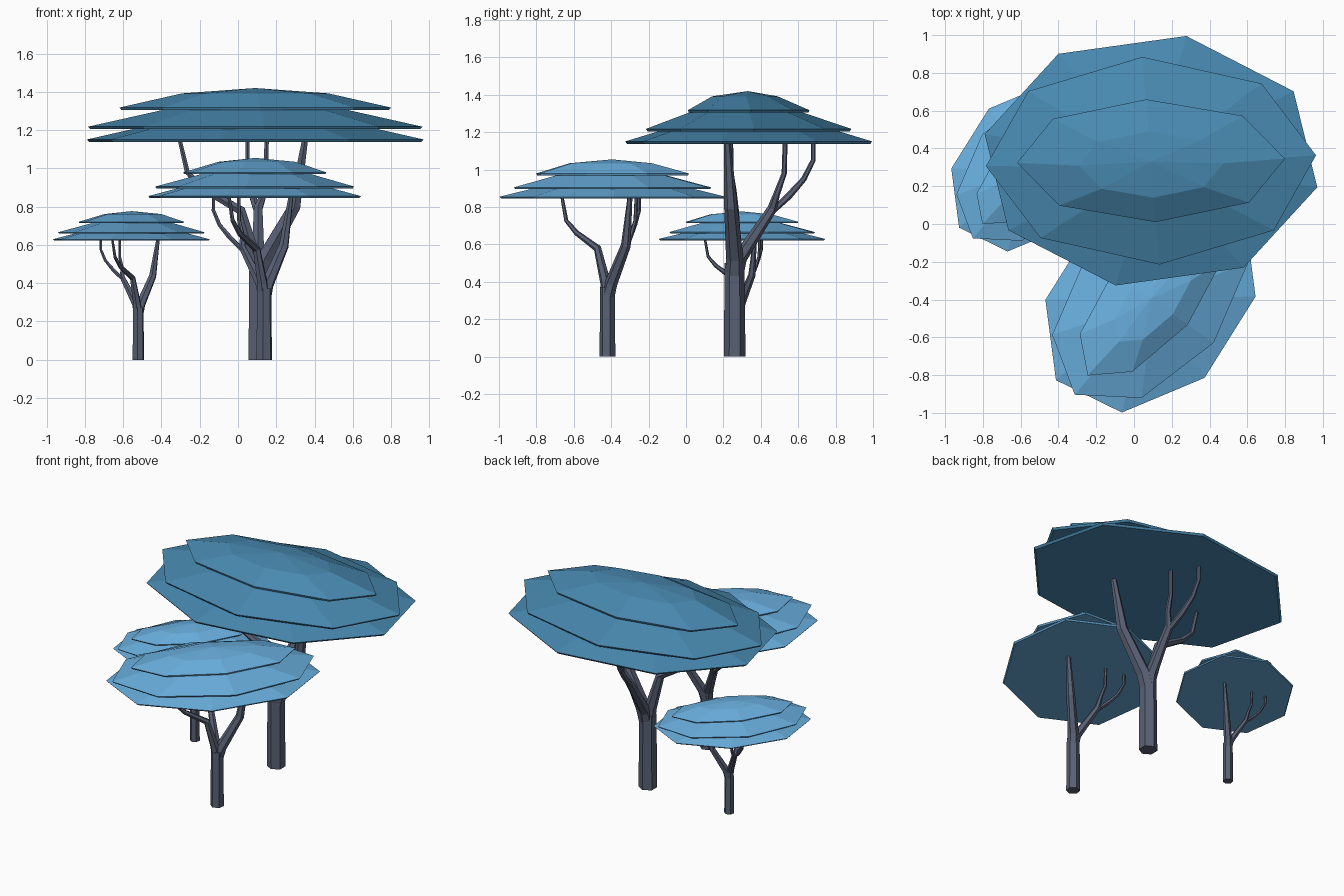
import bpy, bmesh, math
from mathutils import Vector, Matrix

if "Cube" in bpy.data.objects:
    bpy.data.objects.remove(bpy.data.objects["Cube"])


def material(name, rgb):
    m = bpy.data.materials.new(name)
    m.diffuse_color = (*rgb, 1)
    m.use_nodes = True
    m.node_tree.nodes["Principled BSDF"].inputs["Base Color"].default_value = m.diffuse_color
    return m


BARK = material("grey bark", (0.10, 0.117, 0.175))
DEEP = material("deep blue leaves", (0.065, 0.25, 0.435))
LIGHT = material("light blue leaves", (0.14, 0.42, 0.72))


def bridge(bm, a, b):
    n = len(a)
    for i in range(n):
        j = (i + 1) % n
        bm.faces.new((a[i], a[j], b[j], b[i]))


def finish(bm, name, mat, matrix):
    bmesh.ops.recalc_face_normals(bm, faces=bm.faces)
    bm.transform(matrix)
    mesh = bpy.data.meshes.new(name)
    bm.to_mesh(mesh)
    bm.free()
    mesh.materials.append(mat)
    bpy.context.collection.objects.link(bpy.data.objects.new(name, mesh))


def limb(name, path, matrix, sides=6):
    """Tapered faceted tube; path points are (x, y, z, radius)."""
    bm = bmesh.new()
    pts = [Vector(p[:3]) for p in path]
    rings = []
    for i, p in enumerate(pts):
        d = pts[min(i + 1, len(pts) - 1)] - pts[max(i - 1, 0)]
        if i in (0, len(pts) - 1):
            d = Vector((0, 0, 1))
        q = Vector((0, 0, 1)).rotation_difference(d)
        ring = []
        for k in range(sides):
            a = math.tau * k / sides + math.pi / 6
            ring.append(bm.verts.new(p + q @ (Vector((math.cos(a), math.sin(a), 0)) * path[i][3])))
        rings.append(ring)
    for a, b in zip(rings, rings[1:]):
        bridge(bm, a, b)
    bm.faces.new(rings[0][::-1])
    bm.faces.new(rings[-1])
    finish(bm, name, BARK, matrix)


def canopy_layer(name, z, rx, ry, phase, ring_z, top_z, frac, shift, mat, matrix):
    """Flat-bottomed octagonal dome."""
    bm = bmesh.new()

    def ring(f, h, dy=0):
        return [bm.verts.new((-0.015 + rx * f * math.cos(math.radians(phase + 45 * k)),
                              0.075 + dy + ry * f * math.sin(math.radians(phase + 45 * k)), h))
                for k in range(8)]
    low, edge, mid = ring(0.985, z), ring(1, z + 0.013), ring(frac, ring_z, shift)
    bridge(bm, low, edge)
    bridge(bm, edge, mid)
    bm.faces.new(low[::-1])
    top = bm.verts.new((-0.015, 0.07, top_z))
    for k in range(8):
        bm.faces.new((mid[k], mid[(k + 1) % 8], top))
    finish(bm, name, mat, matrix)


LIMBS = {
    "trunk": [(0, 0, 0, .058), (0, 0, .5, .053)],
    "straight_branch": [(0, 0, .42, .05), (.035, 0, .53, .046), (.19, -.02, .80, .036), (.245, -.04, 1.15, .018)],
    "bent_branch": [(0, 0, .42, .045), (-.02, 0, .54, .038), (-.09, -.005, .78, .028),
                    (-.28, -.01, .89, .02), (-.37, -.02, .98, .015), (-.41, -.02, 1.15, .012)],
    "forked_branch": [(0, 0, .42, .045), (0, .03, .53, .038), (0, .2, .79, .026),
                      (.03, .225, .87, .018), (.04, .265, .98, .014), (.045, .27, 1.15, .013)],
    "fork_twig": [(0, .185, .76, .022), (-.03, .29, .86, .019), (-.05, .37, .95, .015),
                  (-.055, .42, 1.05, .013), (-.055, .42, 1.15, .012)],
}
LAYERS = {
    "lower_canopy": (1.138, .90, .675, -12, 1.245, 1.27, .53, 0),
    "middle_canopy": (1.205, .875, .55, 3, 1.31, 1.335, .53, -.015),
    "upper_canopy": (1.305, .71, .325, 2, 1.392, 1.42, .54, -.02),
}

# the same tree three times: position, scale, turn, leaf colour
TREES = [
    ("large_tree", .105, .26, 1.0, 0, DEEP),
    ("front_tree", .137, -.42, .743, 50, LIGHT),
    ("small_tree", -.521, .28, .547, 50, LIGHT),
]
for tree, x, y, s, turn, leaves in TREES:
    mtx = (Matrix.Translation((x, y, 0)) @ Matrix.Rotation(math.radians(turn), 4, 'Z')
           @ Matrix.Scale(s, 4))
    for part, path in LIMBS.items():
        limb(f"{tree}_{part}", path, mtx)
    for part, spec in LAYERS.items():
        canopy_layer(f"{tree}_{part}", *spec, leaves, mtx)
